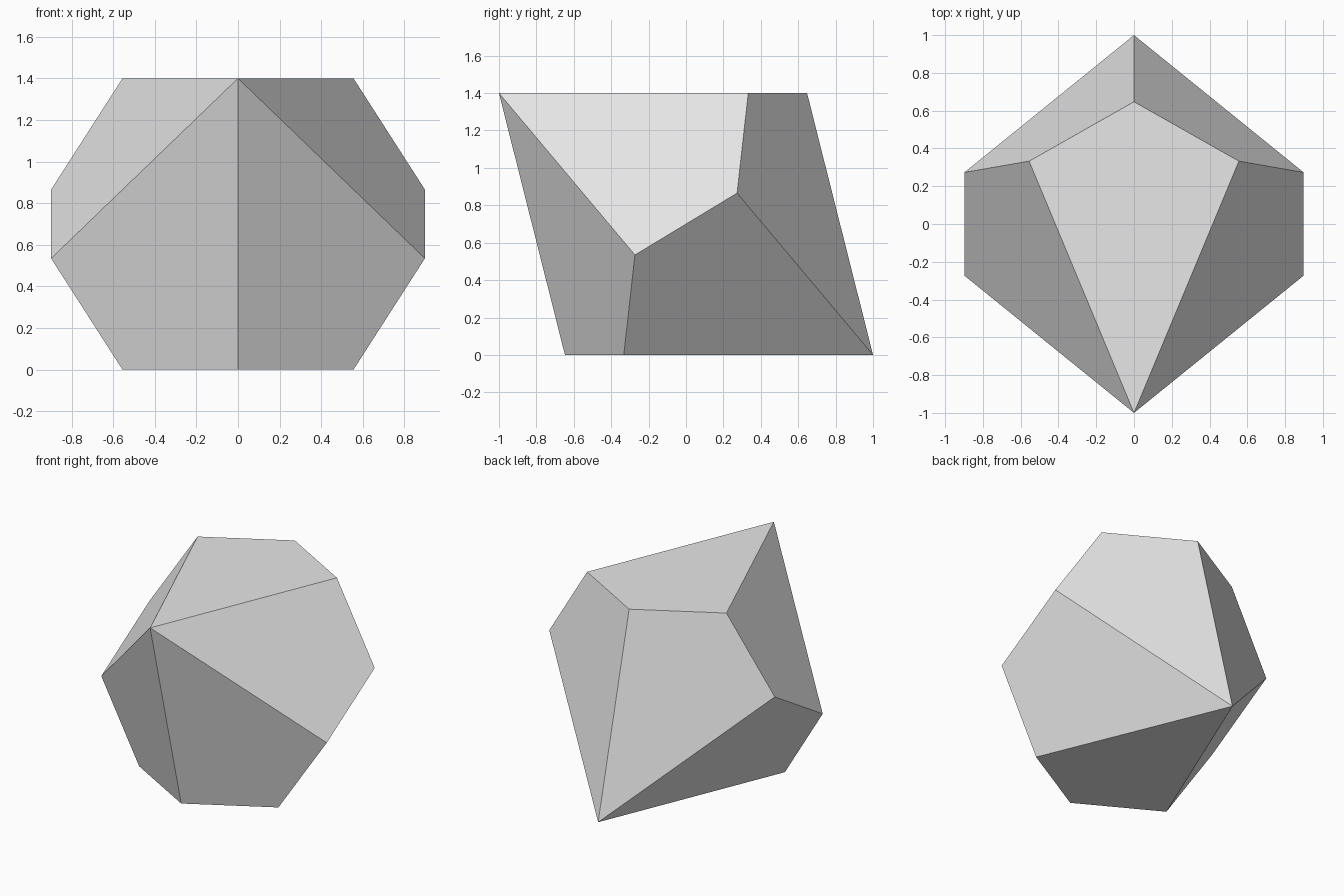
import bpy
import bmesh
from math import atan2, cos, hypot, pi, sin
from mathutils import Matrix

cube = bpy.data.objects.get("Cube")
if cube:
    bpy.data.objects.remove(cube, do_unlink=True)

# Proportions: half the depth and half the height fix the whole solid
HALF_DEPTH, HALF_HEIGHT, SIDES = 1.0, 0.7, 5
apex = hypot(HALF_DEPTH, HALF_HEIGHT)
step = pi / SIDES
# Zigzag offset that keeps each kite flat
zig = apex * (1 - cos(step)) / (1 + cos(step))
radius = (apex + zig) * HALF_HEIGHT / HALF_DEPTH

# Ten kites between two points and a zigzag belt
bm = bmesh.new()
top = bm.verts.new((0, 0, apex))
bottom = bm.verts.new((0, 0, -apex))
belt = []
for i in range(2 * SIDES):
    a = pi / 2 + i * step
    z = zig if i % 2 else -zig
    belt.append(bm.verts.new((radius * cos(a), radius * sin(a), z)))
for i in range(2 * SIDES):
    tip = bottom if i % 2 else top
    bm.faces.new((tip, belt[i - 1], belt[i], belt[(i + 1) % len(belt)]))
bmesh.ops.recalc_face_normals(bm, faces=bm.faces)

# Tip it forward so it rests on one kite
tilt = Matrix.Rotation(atan2(HALF_DEPTH, HALF_HEIGHT), 4, 'X')
bm.transform(Matrix.Translation((0, 0, HALF_HEIGHT)) @ tilt)

mesh = bpy.data.meshes.new("ten_sided_die")
bm.to_mesh(mesh)
bm.free()
die = bpy.data.objects.new("ten_sided_die", mesh)
bpy.context.collection.objects.link(die)

# Plain light grey
grey = bpy.data.materials.new("light_grey")
grey.use_nodes = True
grey.diffuse_color = (0.8, 0.8, 0.8, 1)
grey.node_tree.nodes["Principled BSDF"].inputs["Base Color"].default_value = (0.8, 0.8, 0.8, 1)
mesh.materials.append(grey)
